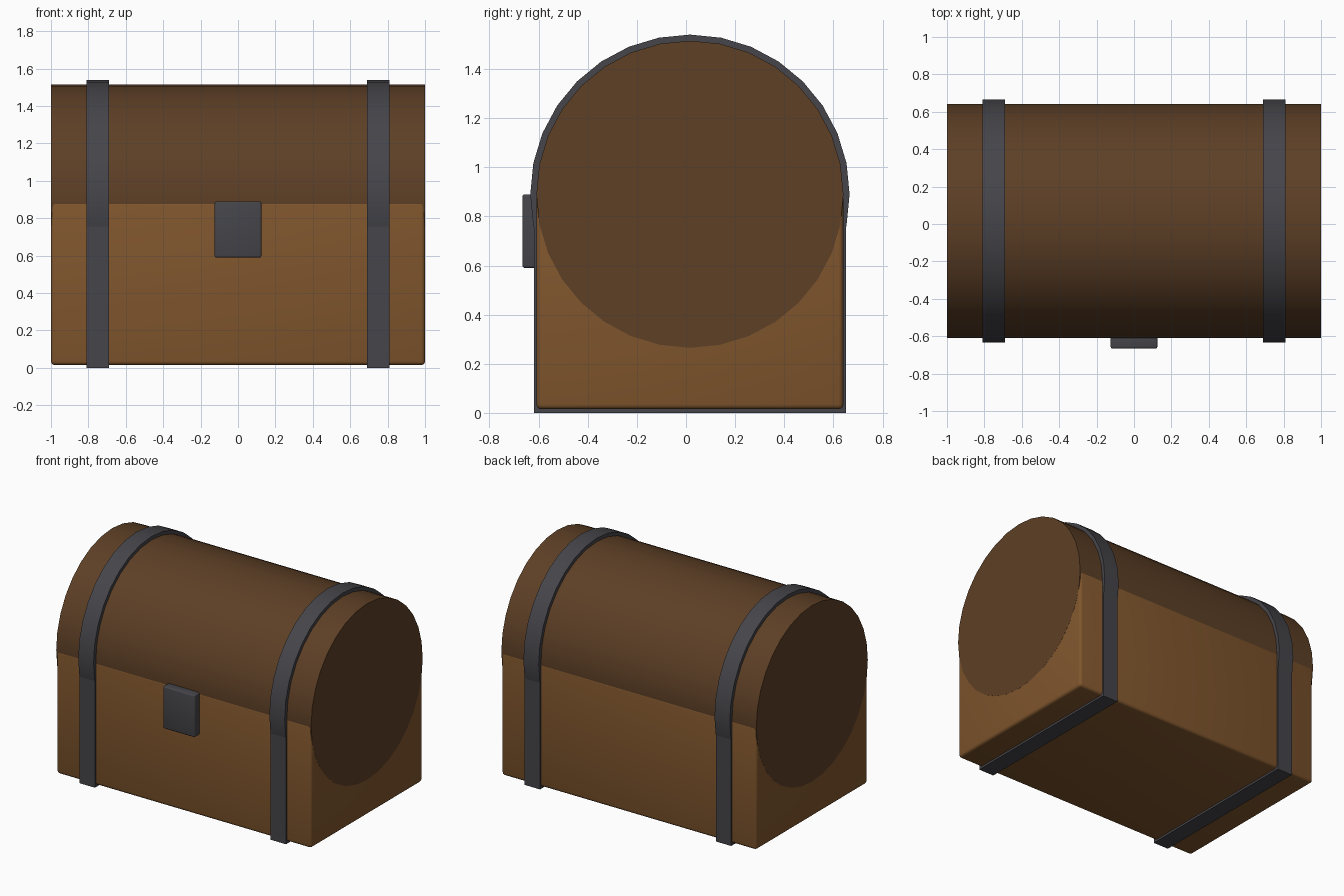
import bpy, math

if "Cube" in bpy.data.objects:
    bpy.data.objects.remove(bpy.data.objects["Cube"])

YC, ZC = 0.016, 0.89   # axis of the rounded lid


def material(name, rgb):
    m = bpy.data.materials.new(name)
    m.diffuse_color = (*rgb, 1)
    m.use_nodes = True
    m.node_tree.nodes["Principled BSDF"].inputs["Base Color"].default_value = m.diffuse_color
    return m


WOOD = material("wood", (0.215, 0.092, 0.026))
DARK_WOOD = material("dark wood", (0.110, 0.050, 0.019))
IRON = material("dark iron", (0.060, 0.060, 0.069))


def finish(name, mat):
    ob = bpy.context.object
    ob.name = name
    ob.data.materials.append(mat)
    bpy.ops.object.shade_smooth_by_angle(angle=math.radians(35))
    return ob


def box(name, lo, hi, mat, bevel=0):
    bpy.ops.mesh.primitive_cube_add(size=1, location=[(a + b) / 2 for a, b in zip(lo, hi)])
    bpy.context.object.scale = [b - a for a, b in zip(lo, hi)]
    bpy.ops.object.transform_apply(location=False, rotation=False, scale=True)
    if bevel:
        mod = bpy.context.object.modifiers.new("bevel", 'BEVEL')
        mod.width, mod.segments = bevel, 3
        bpy.ops.object.modifier_apply(modifier=mod.name)
    return finish(name, mat)


def drum(name, x, radius, length, mat):
    # 32-sided cylinder lying along x
    bpy.ops.mesh.primitive_cylinder_add(vertices=32, radius=radius, depth=length,
                                        location=(x, YC, ZC), rotation=(0, math.pi / 2, 0))
    return finish(name, mat)


# wooden chest body and rounded lid
box("body", (-1, YC - 0.625, 0.015), (1, YC + 0.625, 0.89), WOOD, 0.02)
drum("lid", 0, 0.625, 2.001, DARK_WOOD)

# iron straps: straight lower band and curved lid band on each side
for side, x in (("left", -0.75), ("right", 0.75)):
    box(side + "_body_strap", (x - 0.06, YC - 0.635, 0), (x + 0.06, YC + 0.635, 0.9), IRON)
    drum(side + "_lid_strap", x, 0.65, 0.12, IRON)

# front latch
box("latch", (-0.125, -0.666, 0.59), (0.125, -0.586, 0.89), IRON, 0.01)
